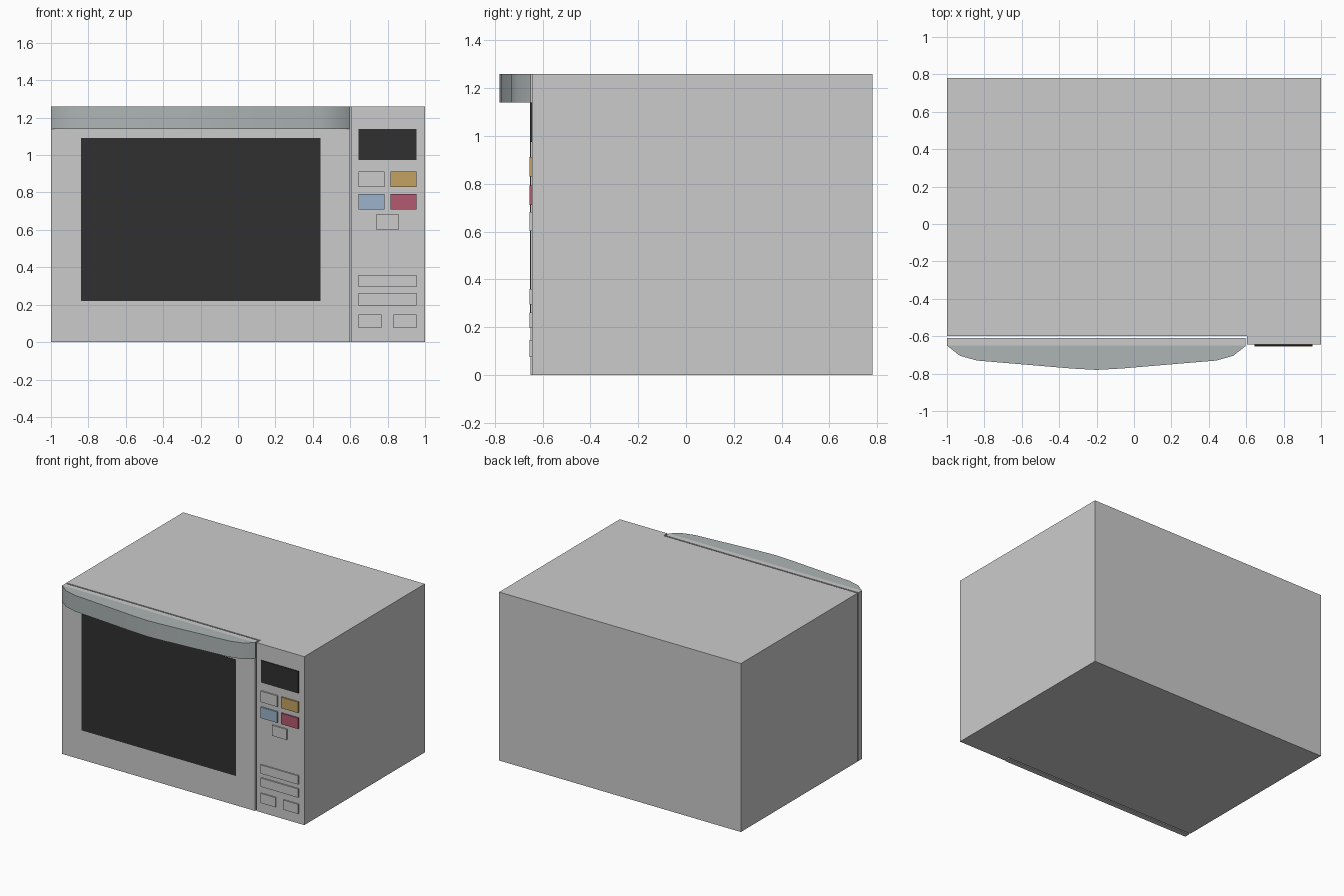
import bpy, bmesh, math

if "Cube" in bpy.data.objects:
    bpy.data.objects.remove(bpy.data.objects["Cube"])


def material(name, rgb):
    m = bpy.data.materials.new(name)
    m.diffuse_color = (*rgb, 1)
    m.use_nodes = True
    m.node_tree.nodes["Principled BSDF"].inputs["Base Color"].default_value = m.diffuse_color
    return m


def prism(name, outline, z0, z1, mat=None):
    """Extrude a plan (x, y) outline from z0 to z1."""
    bm = bmesh.new()
    face = bm.faces.new([bm.verts.new((x, y, z0)) for x, y in outline])
    top = bmesh.ops.extrude_face_region(bm, geom=[face])
    for v in top["geom"]:
        if isinstance(v, bmesh.types.BMVert):
            v.co.z = z1
    bmesh.ops.recalc_face_normals(bm, faces=bm.faces)
    mesh = bpy.data.meshes.new(name)
    bm.to_mesh(mesh)
    bm.free()
    ob = bpy.data.objects.new(name, mesh)
    bpy.context.collection.objects.link(ob)
    if mat:
        mesh.materials.append(mat)
    return ob


def box(name, x0, x1, y0, y1, z0, z1, mat=None):
    return prism(name, [(x0, y0), (x1, y0), (x1, y1), (x0, y1)], z0, z1, mat)


H = 1.26
black = material("dark_glass", (0.03, 0.03, 0.03))
steel = material("handle_grey", (0.42, 0.46, 0.46))
orange = material("orange", (0.55, 0.36, 0.12))
blue = material("blue", (0.33, 0.45, 0.6))
red = material("red", (0.45, 0.1, 0.16))

# Body: L-shaped plan, control panel stands forward beside the door
prism("body", [(-1, -0.60), (0.605, -0.60), (0.605, -0.645),
               (1, -0.645), (1, 0.78), (-1, 0.78)], 0, H)

# Door with dark window
box("door", -1, 0.595, -0.65, -0.61, 0, H)
box("door_window", -0.84, 0.44, -0.652, -0.645, 0.22, 1.09, black)

# Bowed handle along the top of the door, mirrored half profile about x = -0.2
half = [(0.8, -0.65), (0.73, -0.705), (0.64, -0.73), (0.13, -0.773)]
left = [(-0.2 - d, y) for d, y in half]
right = [(-0.2 + d, y) for d, y in reversed(half)]
handle = prism("door_handle", left + [(-0.2, -0.78)] + right, 1.14, H, steel)
bpy.context.view_layer.objects.active = handle
handle.select_set(True)
bpy.ops.object.shade_smooth_by_angle(angle=math.radians(30))

# Display
box("display", 0.645, 0.955, -0.652, -0.64, 0.975, 1.14, black)

# Raised buttons: x0, x1, z0, z1, material
buttons = [
    (0.645, 0.782, 0.83, 0.912, None), (0.815, 0.955, 0.83, 0.912, orange),
    (0.645, 0.782, 0.71, 0.792, blue), (0.815, 0.955, 0.71, 0.792, red),
    (0.738, 0.86, 0.603, 0.682, None),
    (0.645, 0.955, 0.295, 0.36, None), (0.645, 0.955, 0.197, 0.262, None),
    (0.645, 0.768, 0.075, 0.147, None), (0.832, 0.955, 0.075, 0.147, None),
]
for i, (x0, x1, z0, z1, mat) in enumerate(buttons):
    box(f"button_{i + 1}", x0, x1, -0.655, -0.64, z0, z1, mat)
